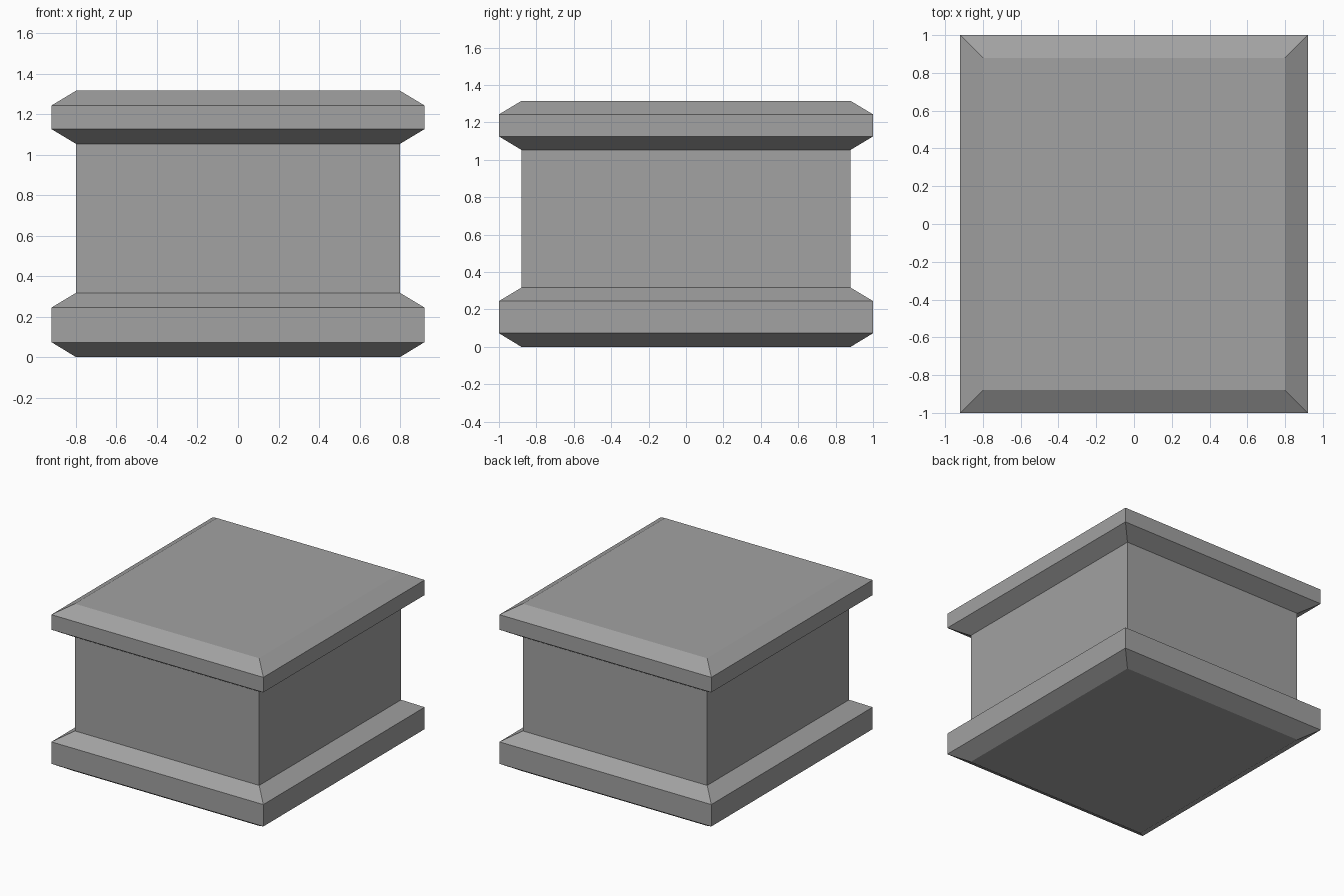
import bpy
import bmesh

if "Cube" in bpy.data.objects:
    bpy.data.objects.remove(bpy.data.objects["Cube"], do_unlink=True)

# Plain stone grey
GREY = (0.36, 0.36, 0.36, 1.0)
stone = bpy.data.materials.new("stone_grey")
stone.use_nodes = True
stone.diffuse_color = GREY
stone.node_tree.nodes["Principled BSDF"].inputs["Base Color"].default_value = GREY

CORE = (0.80, 0.88)    # half width and depth of the body and flat ends
RIM = (0.92, 1.0)      # half width and depth of the projecting mouldings
CORNERS = ((-1, -1), (1, -1), (1, 1), (-1, 1))


def loft(name, levels, close_bottom=False, close_top=False):
    """Join rectangular rings, from bottom to top, into one flat-faced part."""
    bm = bmesh.new()
    rings = [[bm.verts.new((sx * half[0], sy * half[1], z)) for sx, sy in CORNERS]
             for half, z in levels]
    for low, high in zip(rings, rings[1:]):
        for i in range(4):
            j = (i + 1) % 4
            bm.faces.new((low[i], low[j], high[j], high[i]))
    if close_bottom:
        bm.faces.new(rings[0][::-1])
    if close_top:
        bm.faces.new(rings[-1])
    mesh = bpy.data.meshes.new(name)
    bm.to_mesh(mesh)
    bm.free()
    mesh.materials.append(stone)
    obj = bpy.data.objects.new(name, mesh)
    bpy.context.collection.objects.link(obj)
    return obj


# Bevelled plinth, straight body and bevelled cap
loft("base_plinth", [(CORE, 0), (RIM, 0.073), (RIM, 0.245), (CORE, 0.317)],
     close_bottom=True)
loft("body", [(CORE, 0.317), (CORE, 1.053)])
loft("top_cap", [(CORE, 1.053), (RIM, 1.125), (RIM, 1.243), (CORE, 1.315)],
     close_top=True)
